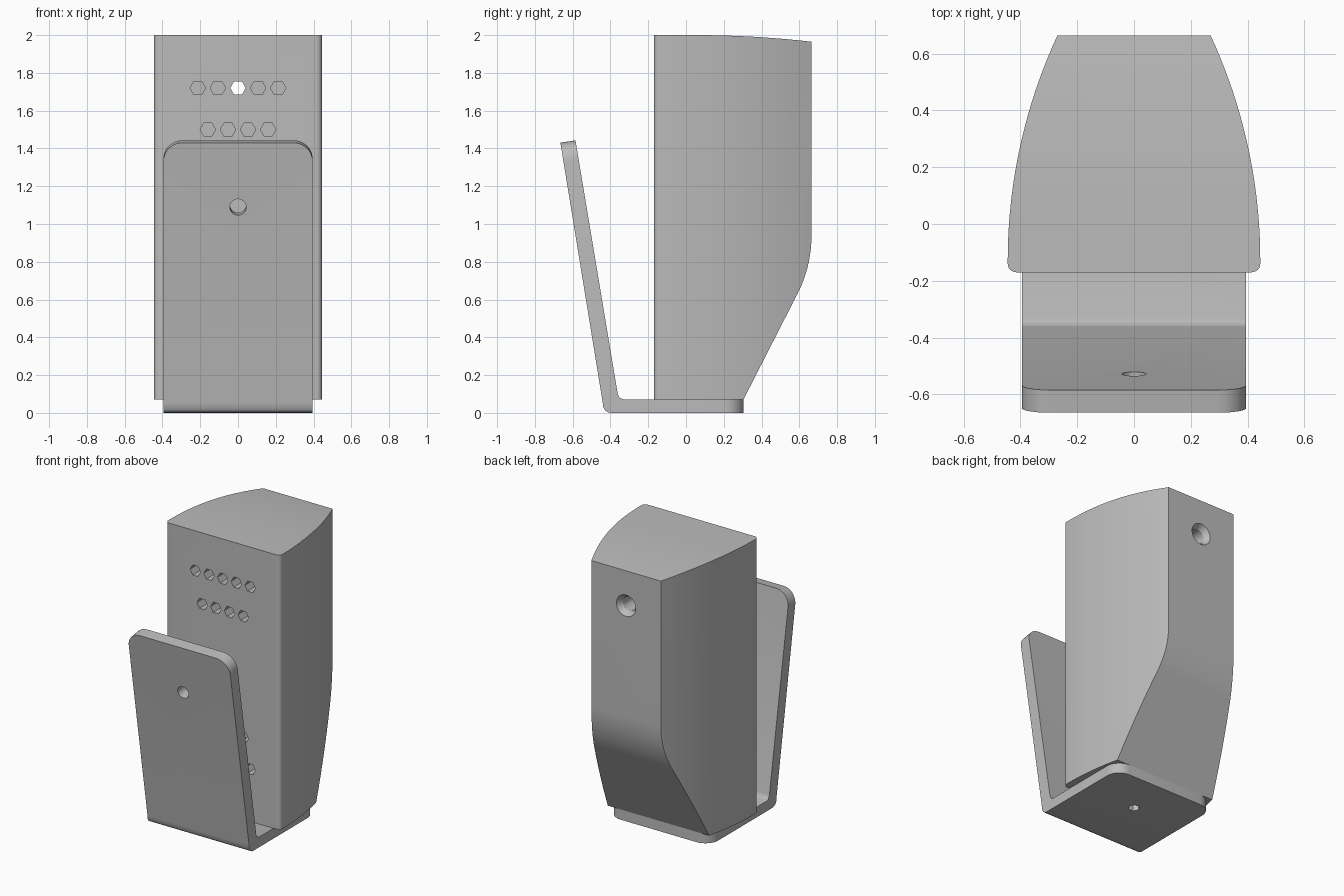
import bpy, bmesh, math
from mathutils import Vector, Matrix

cube = bpy.data.objects.get("Cube")
if cube:
    bpy.data.objects.remove(cube, do_unlink=True)

grey = bpy.data.materials.new("plain grey")
grey.use_nodes = True
colour = (0.5, 0.5, 0.5, 1)
grey.diffuse_color = colour
grey.node_tree.nodes["Principled BSDF"].inputs["Base Color"].default_value = colour


def make_object(name, bm):
    bmesh.ops.recalc_face_normals(bm, faces=bm.faces)
    mesh = bpy.data.meshes.new(name)
    bm.to_mesh(mesh)
    bm.free()
    mesh.materials.append(grey)
    ob = bpy.data.objects.new(name, mesh)
    bpy.context.collection.objects.link(ob)
    return ob


def prism(points, axis, lo, hi):
    """Extrude a 2D outline along x (points are y, z) or z (points are x, y)."""
    bm = bmesh.new()
    place = (lambda p: (lo, *p)) if axis == "x" else (lambda p: (*p, lo))
    face = bm.faces.new([bm.verts.new(place(p)) for p in points])
    new = bmesh.ops.extrude_face_region(bm, geom=[face])["geom"]
    shift = Vector((hi - lo, 0, 0) if axis == "x" else (0, 0, hi - lo))
    bmesh.ops.translate(bm, vec=shift, verts=[v for v in new if isinstance(v, bmesh.types.BMVert)])
    return bm


def add_drill(bm, start, end, r1, r2, sides):
    """Add a cone or cylinder running from start to end."""
    a, b = Vector(start), Vector(end)
    turn = (b - a).to_track_quat("Z", "Y").to_matrix().to_4x4()
    spin = Matrix.Rotation(math.pi / 2, 4, "Z")
    bmesh.ops.create_cone(bm, cap_ends=True, segments=sides, radius1=r1, radius2=r2,
                          depth=(b - a).length,
                          matrix=Matrix.Translation((a + b) / 2) @ turn @ spin)


def drill(*args):
    bm = bmesh.new()
    add_drill(bm, *args)
    return bm


def boolean(ob, bm, operation="DIFFERENCE"):
    cutter = make_object("cutter", bm)
    cutter.hide_render = True
    mod = ob.modifiers.new("cut", "BOOLEAN")
    mod.object, mod.operation, mod.solver = cutter, operation, "EXACT"
    bpy.context.view_layer.objects.active = ob
    bpy.ops.object.modifier_apply(modifier=mod.name)
    bpy.data.objects.remove(cutter, do_unlink=True)


def smooth(ob):
    bpy.ops.object.select_all(action="DESELECT")
    ob.select_set(True)
    bpy.context.view_layer.objects.active = ob
    bpy.ops.object.shade_smooth_by_angle(angle=math.radians(25))


# Body: tapering plan with small rounded front corners and bowed sides
BACK, FRONT, BASE = 0.665, -0.17, 0.072
half = [(0.415 + 0.03 * math.sin(a), FRONT + 0.03 - 0.03 * math.cos(a))
        for a in (i * math.pi / 12 for i in range(7))]
R = 1.89
for i in range(1, 21):
    d = 0.795 * i / 20
    half.append((0.445 - R + math.sqrt(R * R - d * d), -0.13 + d))
plan = half + [(-x, y) for x, y in reversed(half)]
body = make_object("body", prism(plan, "z", BASE, 2.1))

# Side profile: sloped lower back, rounded knee, gently drooping top
side = [(-0.3, BASE - 0.1), (0.254, BASE - 0.1), (0.305, BASE)]
for i in range(13):
    t = i / 12
    side.append(((1 - t) ** 2 * 0.59 + 2 * t * (1 - t) * 0.665 + t * t * BACK,
                 (1 - t) ** 2 * 0.63 + 2 * t * (1 - t) * 0.775 + t * t * 0.95))
for i in range(11):
    t = 1 - i / 10
    side.append((0.05 + 0.615 * t, 2 - 0.035 * t * t))
side.append((-0.3, 2))
boolean(body, prism(side, "x", -0.6, 0.6), "INTERSECT")

# Hexagonal holes: rows of five and four in the front face
holes = bmesh.new()
for z, count in ((1.72, 5), (1.5, 4), (0.65, 4), (0.44, 5)):
    for i in range(count):
        x = (i - (count - 1) / 2) * 0.1065
        through = z > 1.7 and abs(x) < 0.01
        add_drill(holes, (x, -0.3, z), (x, 0.5 if through else -0.05, z), 0.041, 0.041, 6)
boolean(body, holes)

# Countersunk screw hole in the back
boolean(body, drill((0, 0.4, 1.72), (0, 0.8, 1.72), 0.05, 0.05, 32))
boolean(body, drill((0, 0.62, 1.72), (0, 0.68, 1.72), 0.045, 0.085, 32))
boolean(body, drill((0, 0, -0.1), (0, 0, 0.2), 0.038, 0.038, 6))
smooth(body)

# Bracket: bent strip with a flat foot and a leaning front plate
strip = [(0.305, 0), (0.305, BASE), (-0.33, BASE), (-0.346, 0.077), (-0.356, 0.088),
         (-0.362, 0.105), (-0.585, 1.443), (-0.665, 1.43), (-0.441, 0.055),
         (-0.438, 0.03), (-0.427, 0.012), (-0.412, 0.003), (-0.395, 0)]
bm = prism(strip, "x", -0.395, 0.395)
corners = [e for e in bm.edges
           if abs(e.verts[0].co.x - e.verts[1].co.x) < 0.001
           and (all(v.co.z > 1.4 for v in e.verts) or all(v.co.y > 0.3 for v in e.verts))]
bmesh.ops.bevel(bm, geom=corners, offset=0.1, segments=8, profile=0.5, affect="EDGES")
bracket = make_object("bracket", bm)

# Round hole through the plate, square to it, and a hexagonal hole in the foot
centre, normal = Vector((0, -0.568, 1.096)), Vector((0, 0.987, 0.161))
boolean(bracket, drill(centre - normal * 0.15, centre + normal * 0.15, 0.043, 0.043, 32))
boolean(bracket, drill((0, 0, -0.1), (0, 0, 0.2), 0.038, 0.038, 6))
smooth(bracket)
